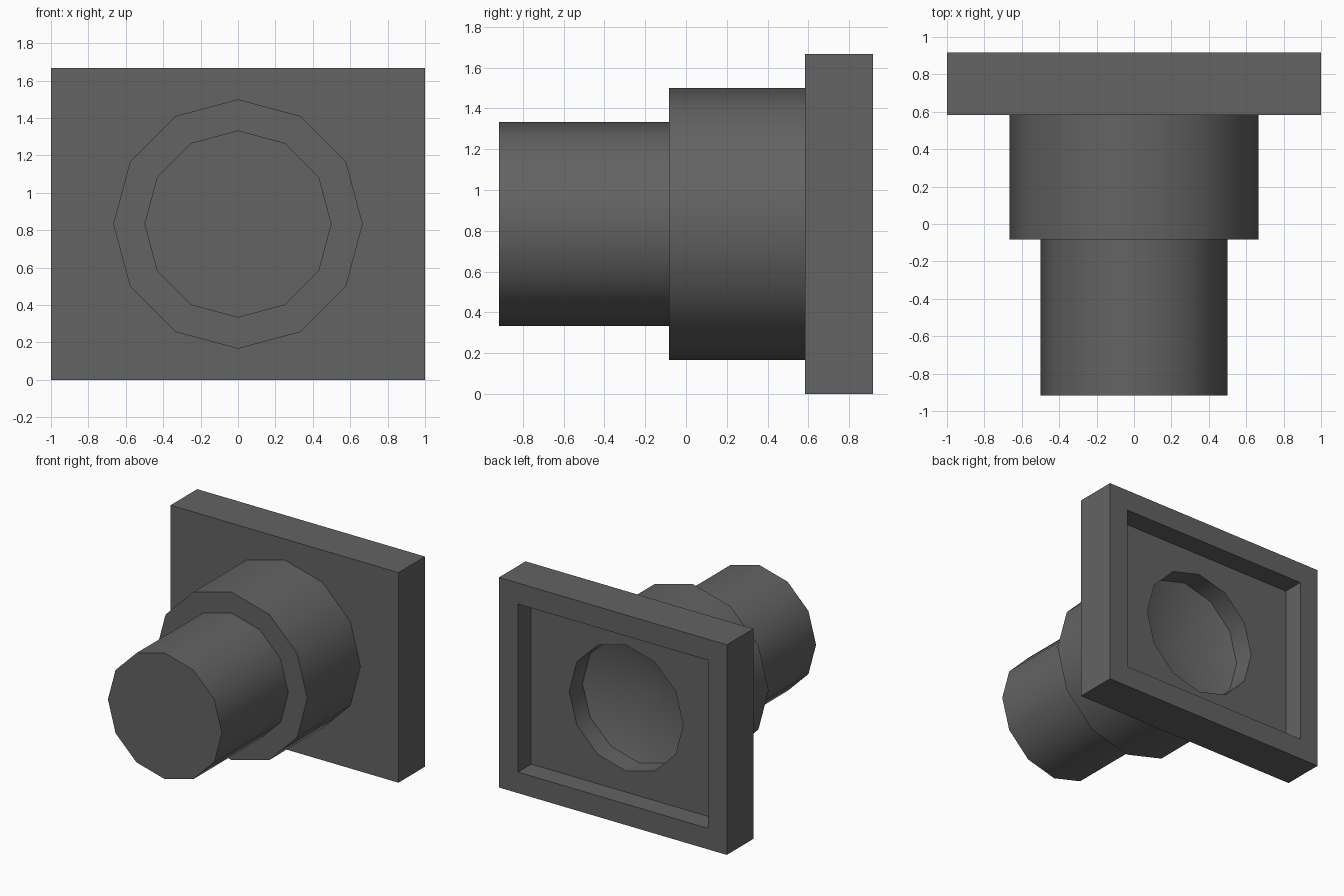
import bpy, bmesh, math

if "Cube" in bpy.data.objects:
    bpy.data.objects.remove(bpy.data.objects["Cube"])

U = 1 / 12          # model grid unit
CZ = 10 * U         # height of the round axis
SIDES = 12

grey = bpy.data.materials.new("dark grey")
grey.diffuse_color = (0.125, 0.125, 0.125, 1)
grey.use_nodes = True
grey.node_tree.nodes["Principled BSDF"].inputs["Base Color"].default_value = grey.diffuse_color


def make_object(name, bm):
    bmesh.ops.recalc_face_normals(bm, faces=bm.faces)
    mesh = bpy.data.meshes.new(name)
    bm.to_mesh(mesh)
    bm.free()
    mesh.materials.append(grey)
    ob = bpy.data.objects.new(name, mesh)
    bpy.context.collection.objects.link(ob)
    return ob


def box(name, x, y0, y1, z0, z1):
    bm = bmesh.new()
    bmesh.ops.create_cube(bm, size=1)
    for v in bm.verts:
        v.co = (v.co.x * 2 * x, y0 + (v.co.y + 0.5) * (y1 - y0), z0 + (v.co.z + 0.5) * (z1 - z0))
    return make_object(name, bm)


def lathe(name, profile):
    """Revolve (radius, y) points around the y direction; the ends lie on the axis."""
    bm = bmesh.new()
    rings = []
    for r, y in profile:
        if r == 0:
            rings.append([bm.verts.new((0, y, CZ))] * SIDES)
        else:
            rings.append([bm.verts.new((r * math.sin(a), y, CZ + r * math.cos(a)))
                          for a in (2 * math.pi * i / SIDES for i in range(SIDES))])
    for a, b in zip(rings, rings[1:]):
        for i in range(SIDES):
            j = (i + 1) % SIDES
            corners = list(dict.fromkeys((a[i], a[j], b[j], b[i])))
            bm.faces.new(corners)
    return make_object(name, bm)


def activate(ob):
    bpy.ops.object.select_all(action='DESELECT')
    ob.select_set(True)
    bpy.context.view_layer.objects.active = ob


# Rear plate with a rectangular recess and a round hole
plate = box("rear_plate", 1, 7 * U, 11 * U, 0, 20 * U)
cutters = [
    box("recess_cutter", 10 * U, 9 * U, 13 * U, 2 * U, 18 * U),
    lathe("hole_cutter", [(0, 5 * U), (6 * U, 5 * U), (6 * U, 10 * U), (0, 10 * U)]),
]
activate(plate)
for c in cutters:
    c.hide_render = True
    mod = plate.modifiers.new("cut", 'BOOLEAN')
    mod.operation = 'DIFFERENCE'
    mod.solver = 'EXACT'
    mod.object = c
    bpy.ops.object.modifier_apply(modifier=mod.name)
for c in cutters:
    bpy.data.objects.remove(c)

# Stepped round body with a shallow dished rear end
body = lathe("stepped_barrel", [
    (0, 5 * U), (6 * U, 7 * U), (8 * U, 7 * U), (8 * U, -U),
    (6 * U, -U), (6 * U, -11 * U), (0, -11 * U)])

# Smooth round sides, sharp steps (the dish stays smooth inside its rim)
activate(plate)
bpy.ops.object.shade_smooth_by_angle(angle=math.radians(35))
activate(body)
bpy.ops.object.shade_smooth_by_angle(angle=math.radians(35))
# keep the rim of the dish crisp
for e in body.data.edges:
    pts = [body.data.vertices[k].co for k in e.vertices]
    if all(abs(p.y - 7 * U) < 1e-4 and math.hypot(p.x, p.z - CZ) < 6.5 * U for p in pts):
        e.use_edge_sharp = True
